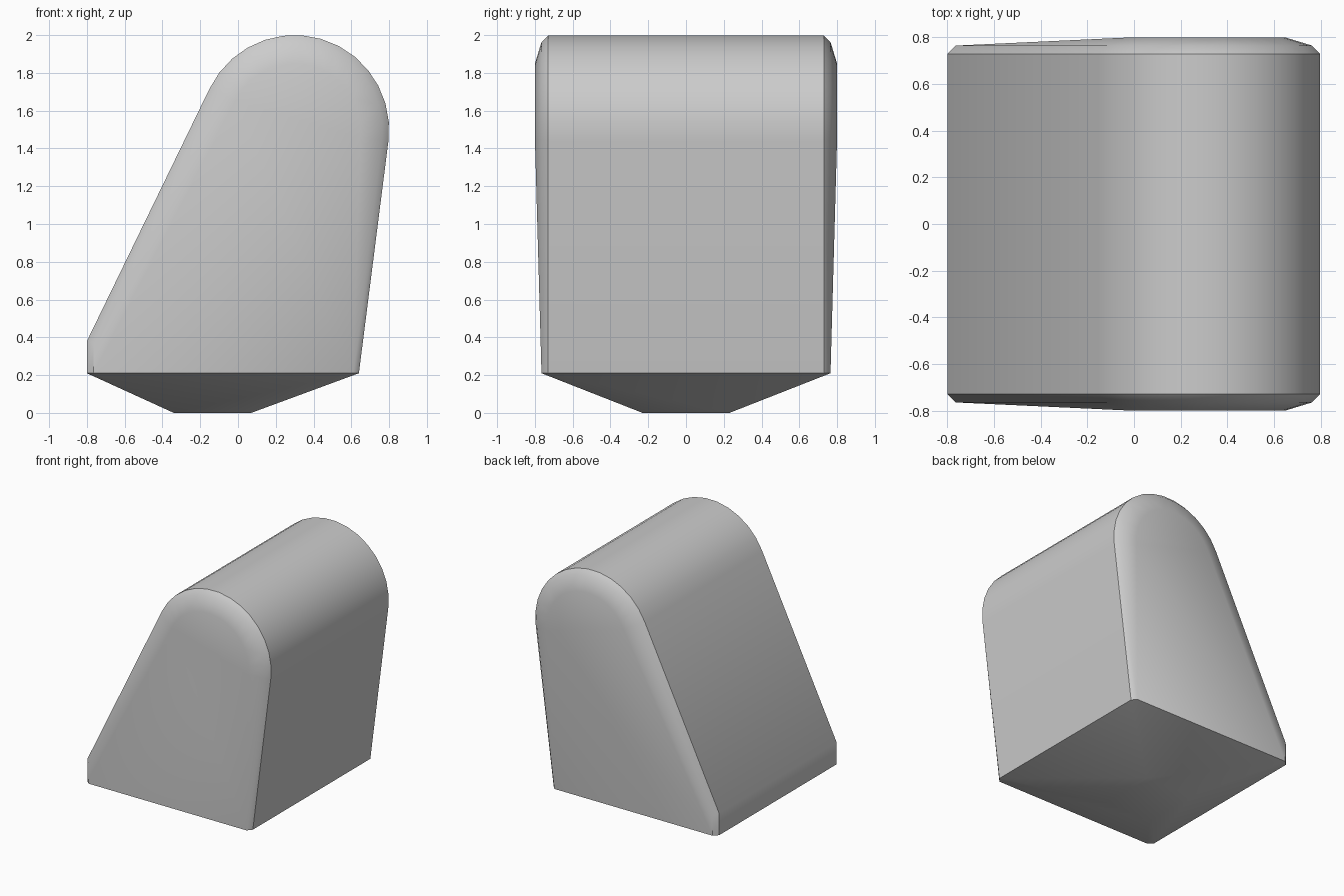
import bpy
import bmesh
from math import cos, sin, radians

cube = bpy.data.objects.get("Cube")
if cube:
    bpy.data.objects.remove(cube, do_unlink=True)

grey = bpy.data.materials.new("plain grey")
grey.use_nodes = True
colour = (0.6, 0.6, 0.6, 1)
grey.diffuse_color = colour
grey.node_tree.nodes["Principled BSDF"].inputs["Base Color"].default_value = colour

RIM = 0.21
STEPS = 14


def dome(radius):
    """Rounded top from the right wall over to the sloped wall."""
    angles = [radians(-7 + 161.5 * i / STEPS) for i in range(STEPS + 1)]
    return [(0.3 + radius * cos(a), 1.5 + radius * sin(a)) for a in angles]


# Side profiles: full outline, chamfer outline, flat raised area of each end
outer = dome(0.5) + [(-0.8, 0.38), (-0.8, RIM), (0.64, RIM)]
chamfer = dome(0.465) + [(-0.765, 0.37), (-0.765, RIM), (0.61, RIM)]
raised = dome(0.35)

bm = bmesh.new()
for side in (-1, 1):
    for outline, depth in ((outer, 0.73), (chamfer, 0.765), (raised, 0.8)):
        for x, z in outline:
            bm.verts.new((x, side * depth, z))
    # Small foot at the tip of the tapered underside
    for x in (-0.34, 0.07):
        bm.verts.new((x, side * 0.23, 0))

# The body is convex, so its skin is the hull of the outlines
hull = bmesh.ops.convex_hull(bm, input=bm.verts)
loose = {v for v in hull["geom_interior"] + hull["geom_unused"]
         if isinstance(v, bmesh.types.BMVert)}
bmesh.ops.delete(bm, geom=list(loose), context="VERTS")
bmesh.ops.dissolve_limit(bm, angle_limit=radians(1), verts=bm.verts, edges=bm.edges)
bmesh.ops.recalc_face_normals(bm, faces=bm.faces)

mesh = bpy.data.meshes.new("body")
bm.to_mesh(mesh)
bm.free()
mesh.materials.append(grey)
body = bpy.data.objects.new("body", mesh)
bpy.context.collection.objects.link(body)

# Smooth dome and chamfers, crisp rim and end edges
bpy.ops.object.select_all(action="DESELECT")
body.select_set(True)
bpy.context.view_layer.objects.active = body
bpy.ops.object.shade_smooth_by_angle(angle=radians(36))
